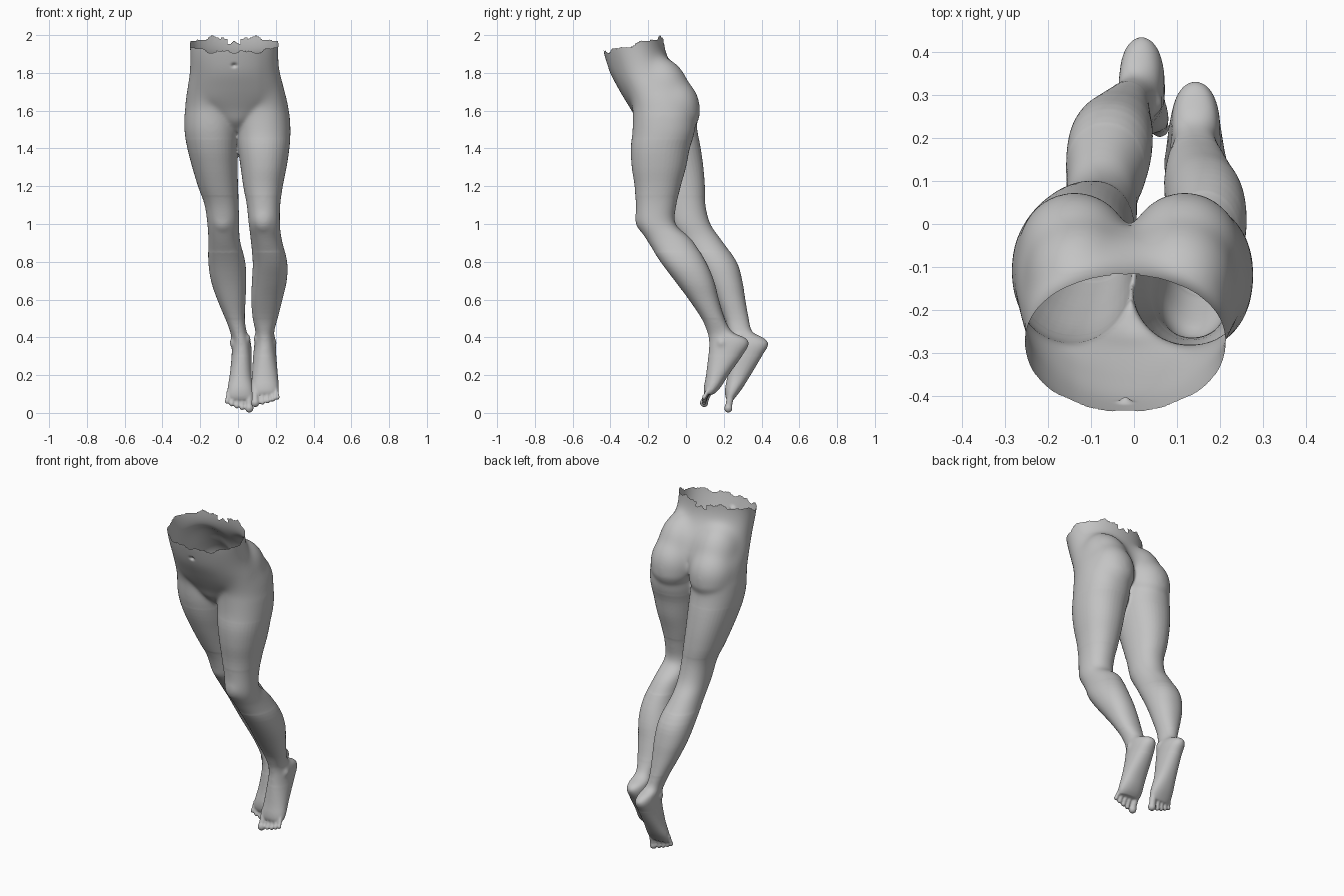
import bpy, bmesh, math
from mathutils import Vector, Matrix

skin = bpy.data.materials.new("grey_skin")
skin.diffuse_color = (0.55, 0.55, 0.55, 1)
bm = bmesh.new()
N = 40


def spline(p0, p1, p2, p3, t):
    return [0.5 * (2 * b + (c - a) * t + (2 * a - 5 * b + 4 * c - d) * t * t
            + (3 * b - a - 3 * c + d) * t ** 3) for a, b, c, d in zip(p0, p1, p2, p3)]


def loft(slices, power=2.15, steps=4):
    """Closed body through level oval slices (z, x0, x1, y0, y1)."""
    s = [slices[0]] + slices + [slices[-1]]
    rows = [spline(*s[i:i + 4], k / steps) for i in range(len(s) - 3) for k in range(steps)]
    rows.append(slices[-1])
    rings = []
    for z, x0, x1, y0, y1 in rows:
        ring = []
        for k in range(N):
            a = math.tau * k / N
            c, n = math.cos(a), math.sin(a)
            u = math.copysign(abs(c) ** (2 / power), c)
            v = math.copysign(abs(n) ** (2 / power), n)
            ring.append(bm.verts.new(((x0 + x1) / 2 + u * (x1 - x0) / 2,
                                      (y0 + y1) / 2 + v * (y1 - y0) / 2, z)))
        rings.append(ring)
    for a, b in zip(rings, rings[1:]):
        for k in range(N):
            bm.faces.new((a[k], a[(k + 1) % N], b[(k + 1) % N], b[k]))
    bm.faces.new(rings[0])
    bm.faces.new(rings[-1])


def blob(center, radii, tilt=0):
    m = Matrix.Translation(center) @ Matrix.Rotation(tilt, 4, 'X') @ Matrix.Diagonal((*radii, 1))
    bmesh.ops.create_uvsphere(bm, u_segments=24, v_segments=16, radius=1, matrix=m)


def toe(base, tip, r):
    """Tapered toe with a round pad."""
    base, tip = Vector(base), Vector(tip)
    d = tip - base
    rot = d.to_track_quat('Z', 'Y').to_matrix().to_4x4()
    bmesh.ops.create_cone(bm, cap_ends=True, segments=16, radius1=r, radius2=r * 0.85,
                          depth=d.length, matrix=Matrix.Translation((base + tip) / 2) @ rot)
    blob(tip, (r * 1.08, r * 1.08, r * 1.2))


# Pelvis and waist
loft([(1.49, -0.05, 0.03, -0.20, -0.06), (1.54, -0.10, 0.08, -0.255, -0.05),
      (1.60, -0.20, 0.18, -0.288, -0.035), (1.66, -0.264, 0.238, -0.325, -0.02),
      (1.72, -0.270, 0.244, -0.36, -0.015), (1.80, -0.258, 0.224, -0.402, -0.045),
      (1.88, -0.256, 0.216, -0.428, -0.095), (1.95, -0.257, 0.217, -0.443, -0.115),
      (2.06, -0.257, 0.217, -0.45, -0.12)], 2.05)

# Buttocks, with a flatter mass rising to the waist
for x in (-0.138, 0.118):
    blob((x, -0.058, 1.625), (0.134, 0.134, 0.16), 0.25)
    blob((x * 0.93, -0.12, 1.725), (0.128, 0.135, 0.17), 0.45)

# Leg trailing behind, on the -x side
loft([(1.82, -0.22, -0.06, -0.33, -0.12), (1.72, -0.268, -0.03, -0.315, -0.01),
      (1.62, -0.281, -0.012, -0.282, 0.045),
      (1.50, -0.284, 0.000, -0.270, 0.060), (1.40, -0.268, 0.000, -0.245, 0.078),
      (1.30, -0.242, -0.002, -0.205, 0.092), (1.20, -0.212, 0.000, -0.160, 0.100),
      (1.10, -0.177, 0.004, -0.115, 0.104), (1.00, -0.163, 0.008, -0.083, 0.130),
      (0.92, -0.158, 0.010, -0.035, 0.185), (0.80, -0.157, 0.038, 0.050, 0.268),
      (0.70, -0.143, 0.044, 0.110, 0.298), (0.60, -0.110, 0.040, 0.160, 0.314),
      (0.50, -0.068, 0.036, 0.205, 0.332), (0.43, -0.042, 0.046, 0.225, 0.352),
      (0.395, -0.036, 0.060, 0.230, 0.415), (0.36, -0.034, 0.070, 0.232, 0.437),
      (0.30, -0.034, 0.072, 0.230, 0.402), (0.20, -0.044, 0.072, 0.220, 0.342),
      (0.13, -0.055, 0.080, 0.207, 0.298), (0.09, -0.054, 0.080, 0.208, 0.268),
      (0.068, -0.040, 0.074, 0.216, 0.250)])

# Leading leg, on the +x side
loft([(1.82, 0.04, 0.19, -0.33, -0.12), (1.72, 0.01, 0.242, -0.315, -0.01),
      (1.62, -0.01, 0.268, -0.285, 0.045),
      (1.50, -0.010, 0.278, -0.283, 0.048), (1.40, 0.000, 0.272, -0.292, 0.020),
      (1.30, 0.014, 0.257, -0.287, 0.000), (1.20, 0.028, 0.237, -0.272, -0.028),
      (1.10, 0.046, 0.224, -0.266, -0.050), (1.00, 0.056, 0.223, -0.260, -0.055),
      (0.92, 0.066, 0.232, -0.212, 0.030), (0.80, 0.078, 0.260, -0.135, 0.105),
      (0.70, 0.074, 0.258, -0.060, 0.148), (0.60, 0.070, 0.235, 0.015, 0.174),
      (0.50, 0.078, 0.210, 0.082, 0.205), (0.43, 0.092, 0.192, 0.112, 0.245),
      (0.395, 0.088, 0.196, 0.120, 0.318), (0.36, 0.086, 0.200, 0.122, 0.332),
      (0.30, 0.080, 0.203, 0.118, 0.296), (0.20, 0.074, 0.211, 0.106, 0.225),
      (0.145, 0.070, 0.216, 0.096, 0.190), (0.115, 0.072, 0.214, 0.094, 0.166),
      (0.098, 0.080, 0.205, 0.098, 0.145)])

# Kneecaps and ankle bones
blob((-0.08, -0.045, 1.03), (0.06, 0.048, 0.075))
blob((0.135, -0.223, 1.03), (0.06, 0.048, 0.075))
for x, y, z in ((-0.027, 0.29, 0.37), (0.05, 0.28, 0.39), (0.187, 0.19, 0.37), (0.1, 0.18, 0.39)):
    blob((x, y, z), (0.018, 0.026, 0.028))

# Toes, from the big toe outwards
for i in range(5):
    r = 0.0205 if i == 0 else 0.0128 - 0.0003 * i
    o = (0, 0.038, 0.0655, 0.0925, 0.118)[i]
    rise = (0, 0.004, 0.012, 0.023, 0.036)[i]
    toe((0.059 - o * 0.92, 0.24, 0.115), (0.060 - o, 0.224, 0.025 + rise), r)
    toe((0.091 + o * 0.92, 0.132, 0.145), (0.091 + o, 0.096, 0.054 + rise * 0.8), r)

bmesh.ops.recalc_face_normals(bm, faces=bm.faces[:])
me = bpy.data.meshes.new("lower_body")
bm.to_mesh(me)
bm.free()
body = bpy.data.objects.new("lower_body", me)
bpy.context.collection.objects.link(body)
bpy.context.view_layer.objects.active = body
body.select_set(True)

# Fuse the parts into one soft skin
rm = body.modifiers.new("fuse", 'REMESH')
rm.mode, rm.voxel_size = 'VOXEL', 0.0058
sm = body.modifiers.new("soften", 'SMOOTH')
sm.factor, sm.iterations = 0.5, 5
for name in ("fuse", "soften"):
    bpy.ops.object.modifier_apply(modifier=name)

bm = bmesh.new()
bm.from_mesh(body.data)


def relax(test, times):
    vs = [v for v in bm.verts if test(v.co)]
    for _ in range(times):
        bmesh.ops.smooth_vert(bm, verts=vs, factor=0.5, use_axis_x=True, use_axis_y=True, use_axis_z=True)


# Blend hips, lower back, groin, knees and ankles
relax(lambda p: 1.58 < p.z < 1.97 and (p.y > -0.2 or abs(p.x + 0.015) > 0.13), 110)
relax(lambda p: 1.45 < p.z < 1.97, 25)
relax(lambda p: 0.85 < p.z < 1.15, 40)
relax(lambda p: 0.3 < p.z < 0.5, 12)

# Navel
for v in bm.verts:
    if v.co.y < -0.3 and v.co.z > 1.7:
        d2 = ((v.co.x + 0.02) / 1.3) ** 2 + (v.co.z - 1.84) ** 2
        v.co.y += 0.014 * math.exp(-d2 / 0.0001)


# Ragged open waist, lower at the front
def rim(p):
    a = math.atan2(p.y + 0.27, p.x + 0.02)
    h = 1.915 + 0.075 * min(1, max(0, (p.y + 0.42) / 0.28))
    h += 0.007 * math.sin(9 * a) + 0.004 * math.sin(17 * a)
    if p.y > -0.2 and abs(p.x + 0.02) < 0.03:
        h -= 0.03
    return min(h, 2.0)


bmesh.ops.delete(bm, geom=[v for v in bm.verts if v.co.z > rim(v.co)], context='VERTS')
bm.to_mesh(body.data)
bm.free()
body.data.materials.clear()
body.data.materials.append(skin)
for p in body.data.polygons:
    p.material_index = 0
    p.use_smooth = True
